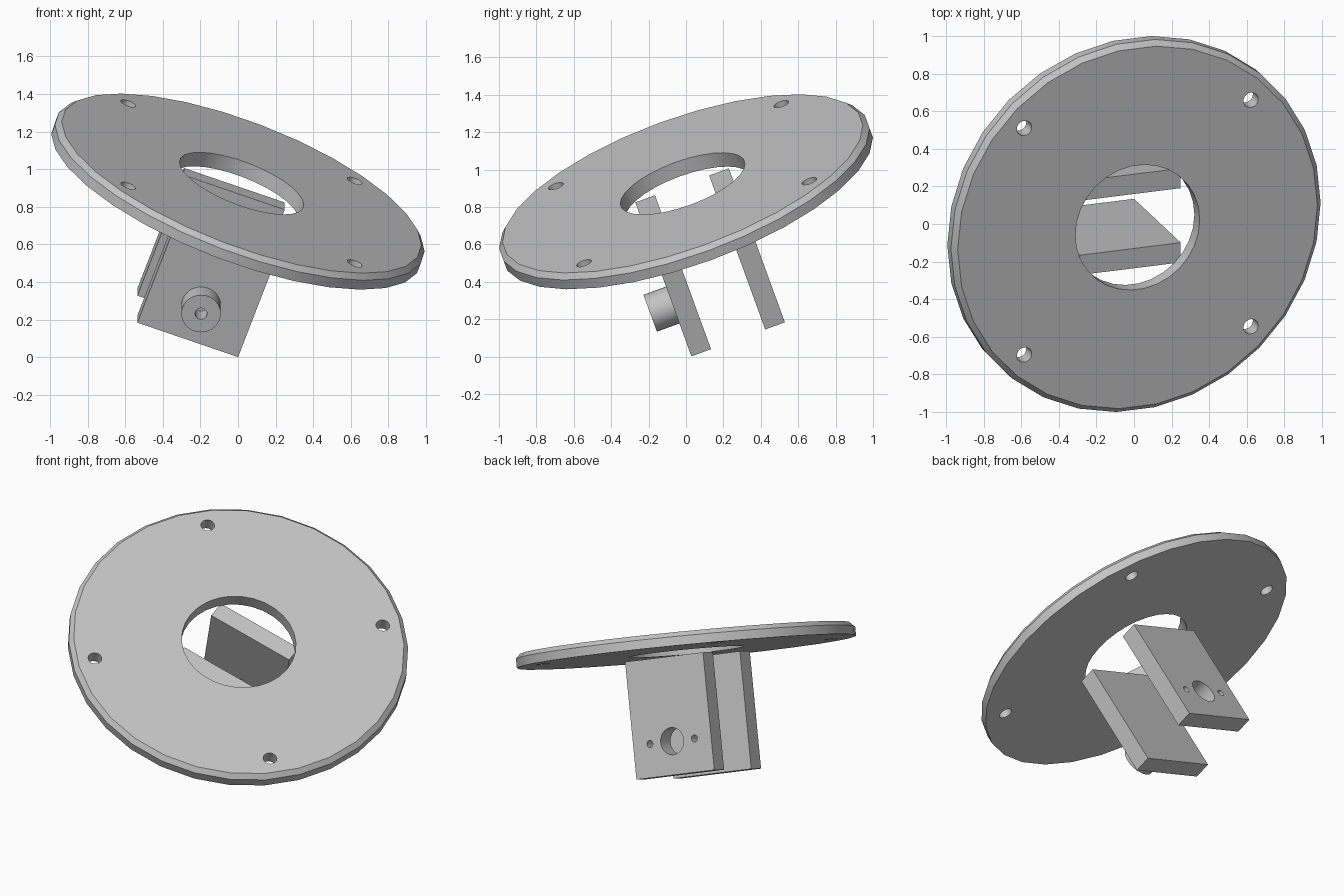
import bpy
import bmesh
from math import radians
from mathutils import Matrix, Vector

cube = bpy.data.objects.get("Cube")
if cube:
    bpy.data.objects.remove(cube, do_unlink=True)

# One plain grey for the whole bracket
grey = bpy.data.materials.new("light_grey")
grey.use_nodes = True
colour = (0.55, 0.55, 0.55, 1)
grey.diffuse_color = colour
grey.node_tree.nodes["Principled BSDF"].inputs["Base Color"].default_value = colour

# Everything is built upright, disc top at local z = 0, then tilted by this
TILT = (Matrix.Translation((0.019, -0.018, 0.925))
        @ Matrix.Rotation(radians(20), 4, 'X')
        @ Matrix.Rotation(radians(20), 4, 'Y'))

THICK = 0.084
CHAMFER = 0.028
PLATE_TOP, PLATE_BOTTOM = -0.112, -0.837
PLATE_HALF_WIDTH = 0.285
BORE_Z = -0.63


def finish(name, bm):
    mesh = bpy.data.meshes.new(name)
    bm.to_mesh(mesh)
    bm.free()
    mesh.materials.append(grey)
    obj = bpy.data.objects.new(name, mesh)
    bpy.context.collection.objects.link(obj)
    return obj


def cylinder(name, radius, start, end, sides=30):
    """Cylinder whose axis runs from start to end."""
    start, end = Vector(start), Vector(end)
    axis = end - start
    place = (Matrix.Translation((start + end) / 2)
             @ axis.to_track_quat('Z', 'Y').to_matrix().to_4x4()
             @ Matrix.Rotation(radians(90), 4, 'Z'))
    bm = bmesh.new()
    bmesh.ops.create_cone(bm, cap_ends=True, segments=sides, radius1=radius,
                          radius2=radius, depth=axis.length, matrix=place)
    return finish(name, bm)


def plate(name, y_front, y_back):
    height = PLATE_TOP - PLATE_BOTTOM
    centre = (0, (y_front + y_back) / 2, (PLATE_TOP + PLATE_BOTTOM) / 2)
    size = (2 * PLATE_HALF_WIDTH, y_back - y_front, height, 1)
    bm = bmesh.new()
    bmesh.ops.create_cube(bm, size=1, matrix=Matrix.Translation(centre) @ Matrix.Diagonal(size))
    return finish(name, bm)


def combine(target, tool, operation='DIFFERENCE'):
    mod = target.modifiers.new("combine", 'BOOLEAN')
    mod.operation = operation
    mod.solver = 'EXACT'
    mod.object = tool
    bpy.context.view_layer.objects.active = target
    bpy.ops.object.modifier_apply(modifier=mod.name)
    bpy.data.objects.remove(tool, do_unlink=True)


# Mounting disc with a chamfered upper rim
disc = cylinder("mounting_disc", 1.046, (0, 0, -THICK), (0, 0, 0))
bm = bmesh.new()
bm.from_mesh(disc.data)
rim = [e for e in bm.edges if all(v.co.z > -0.01 for v in e.verts)]
bmesh.ops.bevel(bm, geom=rim, offset=CHAMFER, segments=1, affect='EDGES')
bm.to_mesh(disc.data)
bm.free()

# Centre opening and four screw holes
combine(disc, cylinder("cutter", 0.352, (0, 0, -0.3), (0, 0, 0.3)))
for sx in (-1, 1):
    for sy in (-1, 1):
        x, y = 0.641 * sx, 0.641 * sy
        combine(disc, cylinder("cutter", 0.042, (x, y, -0.3), (x, y, 0.3), 20))

# Front plate with a drilled boss
front = plate("front_plate", -0.272, -0.16)
combine(front, cylinder("boss", 0.105, (0, -0.4, BORE_Z), (0, -0.2, BORE_Z)), 'UNION')
combine(front, cylinder("cutter", 0.032, (0, -0.5, BORE_Z), (0, -0.272, BORE_Z), 20))

# Rear plate with a through bore and two small screw holes
rear = plate("rear_plate", 0.148, 0.26)
for x, radius in ((0, 0.084), (-0.163, 0.022), (0.163, 0.022)):
    combine(rear, cylinder("cutter", radius, (x, 0, BORE_Z), (x, 0.5, BORE_Z), 24))

# Tilt the assembly and shade the round walls smooth
bpy.ops.object.select_all(action='DESELECT')
for obj in (disc, front, rear):
    obj.data.transform(TILT)
    obj.select_set(True)
bpy.context.view_layer.objects.active = disc
bpy.ops.object.shade_smooth_by_angle(angle=radians(30))
